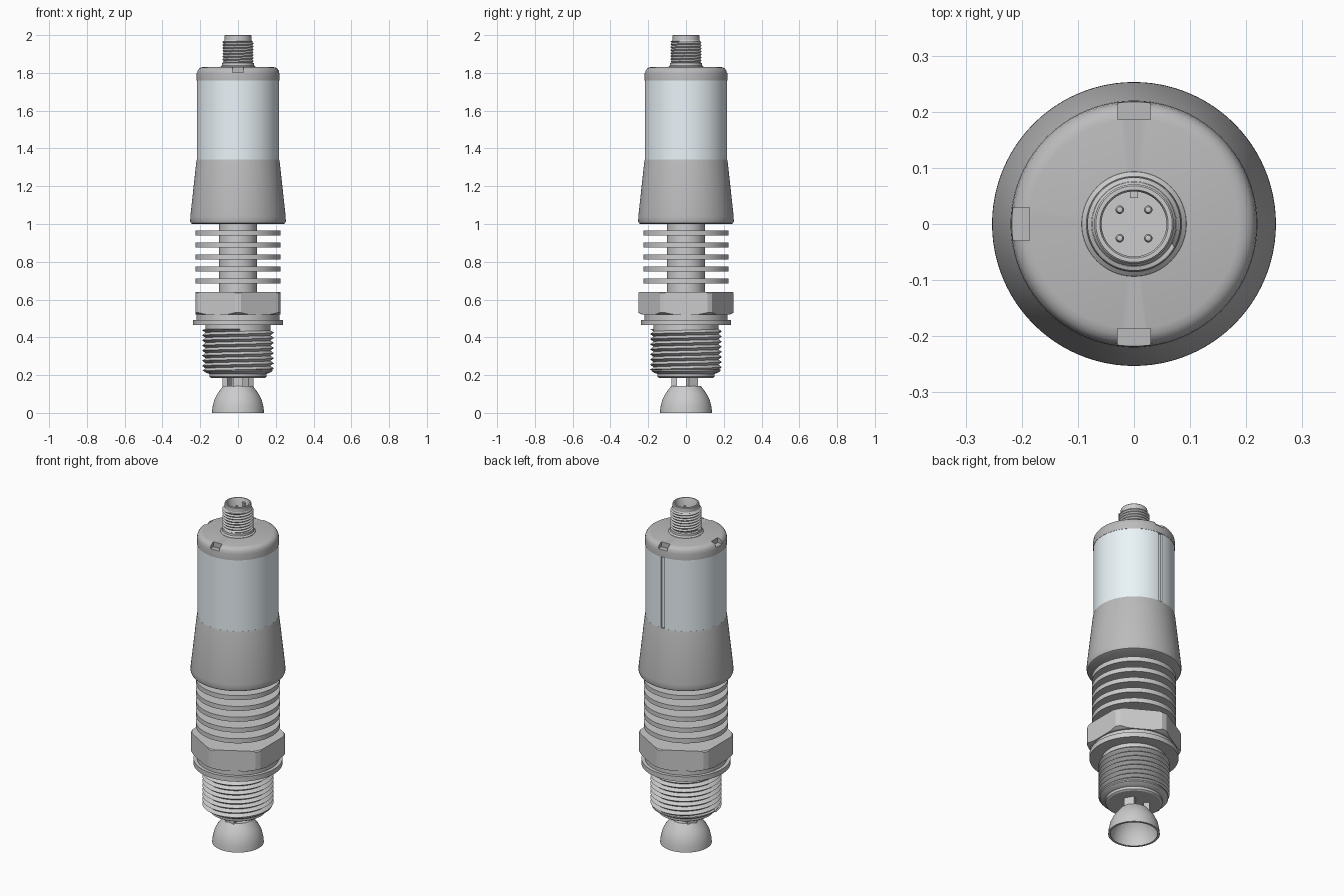
import bpy, bmesh
from math import sin, cos, pi, tau, radians
from mathutils import Matrix

if "Cube" in bpy.data.objects:
    bpy.data.objects.remove(bpy.data.objects["Cube"])

SEG = 96


def material(name, rgb):
    m = bpy.data.materials.new(name)
    m.diffuse_color = (*rgb, 1)
    m.use_nodes = True
    m.node_tree.nodes["Principled BSDF"].inputs["Base Color"].default_value = m.diffuse_color
    return m


DARK = material("dark_grey", (0.5, 0.5, 0.5))
CLEAR = material("pale_blue", (0.83, 0.91, 0.94))


def finish(name, bm, mat=None, smooth=True):
    bmesh.ops.remove_doubles(bm, verts=bm.verts, dist=1e-5)
    bmesh.ops.recalc_face_normals(bm, faces=bm.faces)
    me = bpy.data.meshes.new(name)
    bm.to_mesh(me)
    bm.free()
    ob = bpy.data.objects.new(name, me)
    bpy.context.collection.objects.link(ob)
    if mat:
        me.materials.append(mat)
    if smooth:
        select(ob)
        bpy.ops.object.shade_smooth_by_angle(angle=radians(32))
    return ob


def select(ob):
    bpy.ops.object.select_all(action='DESELECT')
    ob.select_set(True)
    bpy.context.view_layer.objects.active = ob


def skin(bm, rows):
    for a, b in zip(rows, rows[1:]):
        for j in range(len(a) - 1):
            bm.faces.new((a[j], a[j + 1], b[j + 1], b[j]))


def lathe(name, profile, mat=None, seg=SEG, turn=0, smooth=True, at=(0, 0)):
    """Revolve (radius, z) points about the vertical axis."""
    bm = bmesh.new()
    skin(bm, [[bm.verts.new((at[0] + r * cos(turn + tau * j / seg),
                             at[1] + r * sin(turn + tau * j / seg), z))
               for j in range(seg + 1)] for r, z in profile])
    return finish(name, bm, mat, smooth)


def thread(name, root, crest, z0, z1, pitch):
    """Helical V thread, clipped to the range z0..z1."""
    bm = bmesh.new()
    rows = []
    for k in range(-2, int(2 * (z1 - z0) / pitch) + 3):
        row = []
        for j in range(SEG + 1):
            z = z0 + pitch * (k / 2 + j / SEG)
            r = crest if k % 2 and z0 < z < z1 else root
            a = tau * j / SEG
            row.append(bm.verts.new((r * cos(a), r * sin(a), min(max(z, z0), z1))))
        rows.append(row)
    skin(bm, rows)
    return finish(name, bm)


def box(name, size, dist, z, angle, mat=None):
    """Box pushed out by dist along the given angle; size = radial, tangent, height."""
    bm = bmesh.new()
    m = Matrix.Rotation(angle, 4, 'Z') @ Matrix.Translation((dist, 0, z)) @ Matrix.Diagonal((*size, 1))
    bmesh.ops.create_cube(bm, size=1, matrix=m)
    return finish(name, bm, mat, False)


def boolean(ob, cutter, op='DIFFERENCE'):
    mod = ob.modifiers.new("cut", 'BOOLEAN')
    mod.object, mod.operation, mod.solver = cutter, op, 'EXACT'
    select(ob)
    bpy.ops.object.modifier_apply(modifier=mod.name)
    bpy.data.objects.remove(cutter)


# hollow bell at the foot, held by three prongs
lathe("bell", [(0.138, 0), (0.135, 0.03), (0.127, 0.065), (0.112, 0.097), (0.094, 0.122), (0.078, 0.143),
               (0, 0.143), (0, 0.132), (0.07, 0.128), (0.09, 0.107), (0.108, 0.08), (0.119, 0.05),
               (0.125, 0.02), (0.126, 0), (0.138, 0)])
for i in range(3):
    box(f"bell_prong_{i + 1}", (0.03, 0.055, 0.055), 0.063, 0.166, -pi / 2 + i * tau / 3)

# threaded process connection
lathe("threaded_core", [(0, 0.186), (0.143, 0.186), (0.152, 0.192), (0.152, 0.207), (0.168, 0.212),
                        (0.183, 0.222), (0.183, 0.229), (0.171, 0.233), (0.171, 0.468), (0, 0.468)])
thread("process_thread", 0.1715, 0.19, 0.222, 0.445, 0.027)

# sealing washer and hexagon nut with clipped corners
lathe("sealing_washer", [(0, 0.464), (0.238, 0.464), (0.238, 0.493), (0, 0.493)])
lathe("nut_shoulder", [(0, 0.493), (0.219, 0.493), (0.219, 0.53), (0, 0.53)])
hexagon = lathe("hexagon_nut", [(0, 0.521), (0.26, 0.521), (0.26, 0.641), (0, 0.641)],
                seg=6, turn=pi / 2, smooth=False)
clip = lathe("nut_clip", [(0, 0.5), (0.222, 0.515), (0.252, 0.531), (0.252, 0.635), (0.238, 0.65), (0, 0.65)])
boolean(hexagon, clip, 'INTERSECT')
select(hexagon)
bpy.ops.object.shade_smooth_by_angle(angle=radians(20))

# cooling column with five fins
lathe("cooling_column", [(0, 0.635), (0.1, 0.635), (0.1, 1.01), (0, 1.01)])
for i in range(5):
    z = 0.698 + i * 0.0635
    lathe(f"cooling_fin_{i + 1}", [(0.09, z - 0.0135), (0.225, z - 0.0135), (0.225, z + 0.0135),
                                   (0.09, z + 0.0135)])

# tapered housing
lathe("tapered_housing", [(0, 1.0), (0.242, 1.0), (0.249, 1.004), (0.253, 1.014), (0.2525, 1.04),
                          (0.22, 1.335), (0.218, 1.341), (0, 1.341)], DARK)

# pale sleeve with a narrow groove along the back
sleeve = lathe("display_sleeve", [(0, 1.335), (0.2175, 1.335), (0.2175, 1.762), (0, 1.762)], CLEAR)
boolean(sleeve, box("groove_cutter", (0.02, 0.025, 0.5), 0.217, 1.55, pi / 2, CLEAR))

# end cap with three notches
cap = lathe("end_cap", [(0, 1.76), (0.219, 1.76), (0.219, 1.795), (0.216, 1.811), (0.209, 1.822),
                        (0.199, 1.828), (0.187, 1.831), (0, 1.831)], DARK)
for a in (pi / 2, pi, -pi / 2):
    boolean(cap, box("notch_cutter", (0.06, 0.058, 0.06), 0.216, 1.832, a, DARK))

# round plug connector: cup, thread, key and four pins
lathe("connector_cup", [(0, 1.82), (0.095, 1.82), (0.093, 1.833), (0.085, 1.84), (0.084, 1.852),
                        (0.075, 1.856), (0.075, 1.968), (0.071, 1.974), (0.071, 1.997), (0.068, 2.0),
                        (0.061, 2.0), (0.058, 1.995), (0.058, 1.88), (0, 1.88)])
thread("connector_thread", 0.0755, 0.083, 1.855, 1.97, 0.0155)
box("connector_key", (0.014, 0.014, 0.1), 0.053, 1.93, pi / 2)
for i in range(4):
    a = pi / 4 + i * pi / 2
    lathe(f"connector_pin_{i + 1}", [(0, 1.875), (0.0075, 1.875), (0.0075, 1.955), (0.005, 1.962), (0, 1.964)],
          seg=20, at=(0.036 * cos(a), 0.036 * sin(a)))
